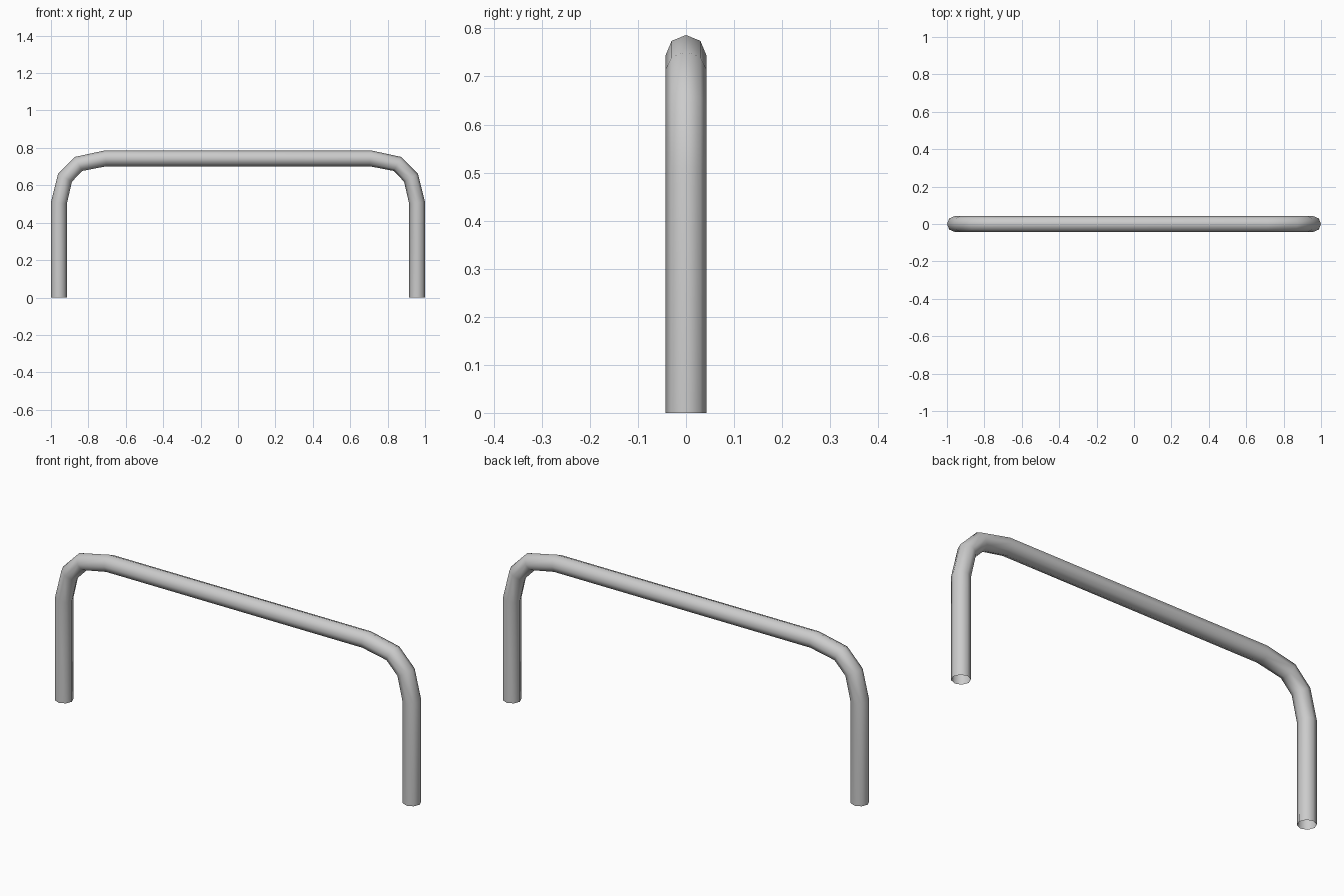
import bpy, bmesh, math
from mathutils import Vector

if "Cube" in bpy.data.objects:
    bpy.data.objects.remove(bpy.data.objects["Cube"])

RADIUS, SIDES = 0.0425, 8

# Centre line: left half, then mirrored to the right
left = [(-0.9575, 0.0), (-0.9575, 0.505), (-0.925, 0.64), (-0.853, 0.714), (-0.708, 0.744)]
path = [Vector((x, 0, z)) for x, z in left]
path += [Vector((-p.x, 0, p.z)) for p in reversed(path)]


def sweep_tube(name, points, radius, sides):
    bm = bmesh.new()
    rings = []
    for i, p in enumerate(points):
        t = Vector()
        if i > 0:
            t += (p - points[i - 1]).normalized()
        if i < len(points) - 1:
            t += (points[i + 1] - p).normalized()
        t.normalize()
        out = Vector((-t.z, 0, t.x))
        ring = []
        for k in range(sides):
            a = 2 * math.pi * k / sides
            ring.append(bm.verts.new(p + radius * (math.cos(a) * out + math.sin(a) * Vector((0, 1, 0)))))
        rings.append(ring)
    # Open-ended tube walls
    for a, b in zip(rings, rings[1:]):
        for k in range(sides):
            n = (k + 1) % sides
            bm.faces.new((a[k], a[n], b[n], b[k]))
    bmesh.ops.recalc_face_normals(bm, faces=bm.faces)
    for f in bm.faces:
        f.smooth = True
    mesh = bpy.data.meshes.new(name)
    bm.to_mesh(mesh)
    bm.free()
    obj = bpy.data.objects.new(name, mesh)
    bpy.context.collection.objects.link(obj)
    return obj


# Bent tube rail
sweep_tube("tube_rail", path, RADIUS, SIDES)
